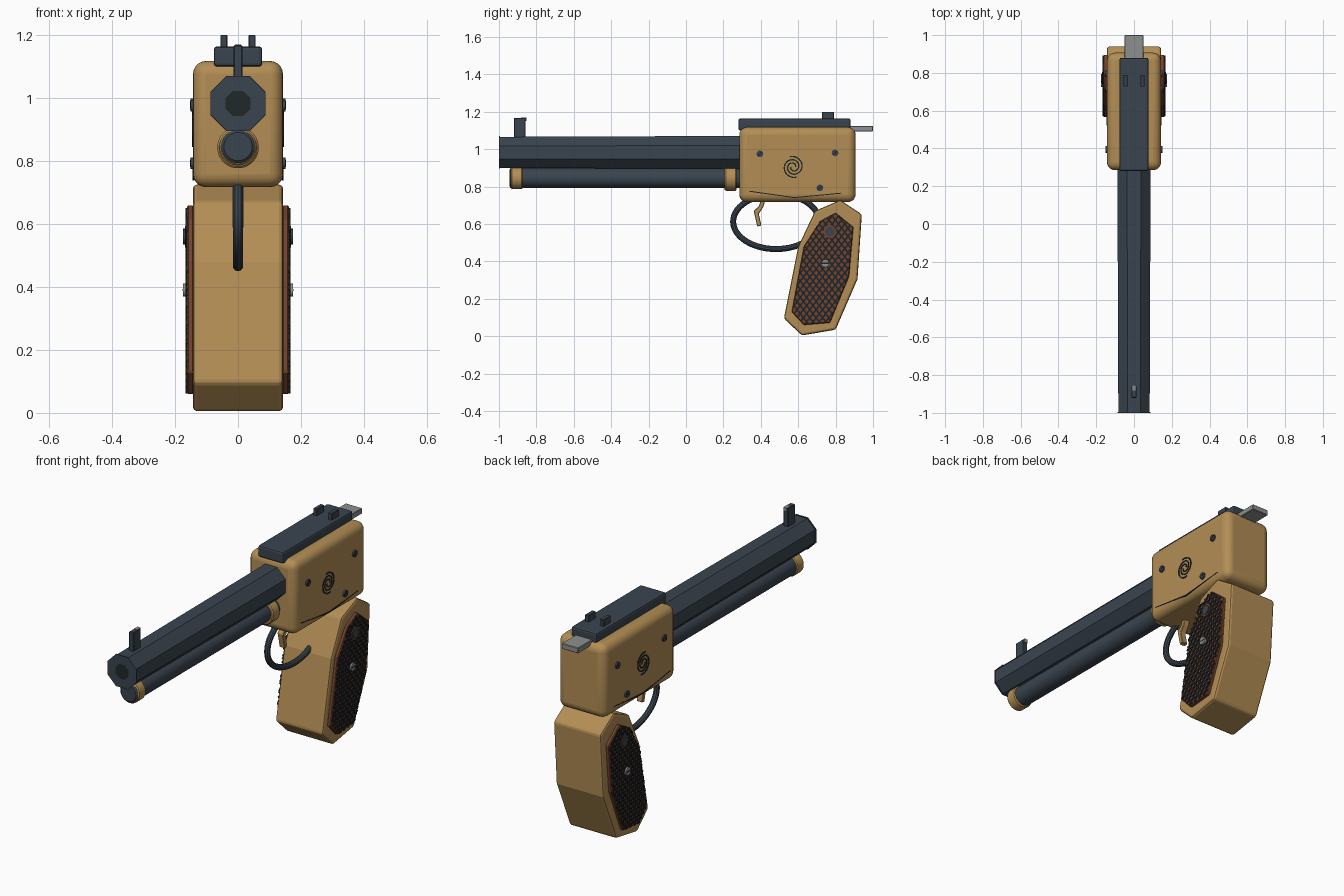
import bpy
import bmesh
from math import pi, cos, sin, radians
from mathutils import Vector, Matrix

if "Cube" in bpy.data.objects:
    bpy.data.objects.remove(bpy.data.objects["Cube"], do_unlink=True)


def material(name, rgb):
    m = bpy.data.materials.new(name)
    m.use_nodes = True
    m.diffuse_color = (*rgb, 1)
    m.node_tree.nodes["Principled BSDF"].inputs["Base Color"].default_value = (*rgb, 1)
    return m


BRASS = material("brass", (0.45, 0.27, 0.09))
STEEL = material("blued steel", (0.042, 0.058, 0.078))
SILVER = material("bright steel", (0.27, 0.28, 0.28))
WOOD = material("walnut", (0.17, 0.055, 0.025))
DARK = material("dark engraving", (0.012, 0.018, 0.022))
BORE = material("bore black", (0.014, 0.022, 0.02))


def finish(name, bm, mat, bevel=0, segments=1, smooth=False):
    bmesh.ops.recalc_face_normals(bm, faces=bm.faces)
    mesh = bpy.data.meshes.new(name)
    bm.to_mesh(mesh)
    bm.free()
    mesh.materials.append(mat)
    ob = bpy.data.objects.new(name, mesh)
    bpy.context.collection.objects.link(ob)
    if bevel:
        mod = ob.modifiers.new("bevel", "BEVEL")
        mod.width, mod.segments = bevel, segments
    if smooth:
        bpy.ops.object.select_all(action="DESELECT")
        ob.select_set(True)
        bpy.context.view_layer.objects.active = ob
        bpy.ops.object.shade_smooth_by_angle(angle=radians(35))
    return ob


def box(name, x, y, z, mat, **kw):
    # x, y, z are (low, high) pairs
    bm = bmesh.new()
    size = [b - a for a, b in (x, y, z)]
    mid = [(a + b) / 2 for a, b in (x, y, z)]
    bmesh.ops.create_cube(bm, size=1, matrix=Matrix.Translation(mid) @ Matrix.Diagonal((*size, 1)))
    return finish(name, bm, mat, **kw)


def prism(name, outline, x0, x1, mat, **kw):
    # side outline of (y, z) points, extruded across x
    bm = bmesh.new()
    face = bm.faces.new([bm.verts.new((x0, y, z)) for y, z in outline])
    new = bmesh.ops.extrude_face_region(bm, geom=[face])["geom"]
    bmesh.ops.translate(bm, vec=(x1 - x0, 0, 0), verts=[v for v in new if isinstance(v, bmesh.types.BMVert)])
    return finish(name, bm, mat, **kw)


def lathe(name, rings, z, sides, mat, smooth=True):
    # (radius, y) rings around a lengthwise axis at height z
    bm = bmesh.new()
    loops = []
    for r, y in rings:
        turn = [2 * pi * (i + 0.5) / sides for i in range(sides)]
        loops.append([bm.verts.new((r * cos(t), y, z + r * sin(t))) for t in turn])
    for a, b in zip(loops, loops[1:]):
        for i in range(sides):
            j = (i + 1) % sides
            bm.faces.new((a[i], a[j], b[j], b[i]))
    bm.faces.new(loops[0])
    bm.faces.new(loops[-1])
    return finish(name, bm, mat, smooth=smooth)


def disc(name, y, z, r, x0, x1, mat):
    bm = bmesh.new()
    bmesh.ops.create_cone(bm, cap_ends=True, segments=20, radius1=r, radius2=r, depth=abs(x1 - x0),
                          matrix=Matrix.Translation(((x0 + x1) / 2, y, z)) @ Matrix.Rotation(pi / 2, 4, "Y"))
    return finish(name, bm, mat, smooth=True)


def strips(name, segments, x, width, depth, mat):
    # flat bars between pairs of (y, z) points
    bm = bmesh.new()
    for a, b in segments:
        d = Vector((0, b[0] - a[0], b[1] - a[1]))
        d_len = d.length
        d.normalize()
        side = Vector((1, 0, 0)).cross(d)
        m = Matrix(((1, 0, 0), d, side)).transposed().to_4x4()
        m.translation = (x, (a[0] + b[0]) / 2, (a[1] + b[1]) / 2)
        bmesh.ops.create_cube(bm, size=1, matrix=m @ Matrix.Diagonal((depth, d_len, width, 1)))
    return finish(name, bm, mat)


def clip(point, direction, outline):
    # part of a line that lies inside a convex outline
    hits = []
    for p, q in zip(outline, outline[1:] + outline[:1]):
        e = (q[0] - p[0], q[1] - p[1])
        den = direction[0] * e[1] - direction[1] * e[0]
        if abs(den) < 1e-9:
            continue
        w = (p[0] - point[0], p[1] - point[1])
        t = (w[0] * e[1] - w[1] * e[0]) / den
        u = (w[0] * direction[1] - w[1] * direction[0]) / den
        if 0 <= u <= 1:
            hits.append(t)
    if len(hits) < 2 or max(hits) - min(hits) < 0.01:
        return None
    return [(point[0] + t * direction[0], point[1] + t * direction[1]) for t in (min(hits), max(hits))]


# Receiver, top strap, rear sight and hammer
box("receiver", (-0.143, 0.143), (0.285, 0.907), (0.717, 1.118), BRASS, bevel=0.042, segments=5, smooth=True)
box("top_strap", (-0.077, 0.077), (0.28, 0.88), (1.1, 1.164), STEEL, bevel=0.01, segments=2)
box("hammer_spur", (-0.05, 0.05), (0.84, 1.0), (1.095, 1.125), SILVER, bevel=0.003)
for s, side in ((1, "left"), (-1, "right")):
    box("rear_sight_" + side, (s * 0.045 - 0.011, s * 0.045 + 0.011), (0.727, 0.79), (1.15, 1.2), STEEL, bevel=0.002)

# Octagonal barrel with an open bore
k = cos(pi / 8)
lathe("barrel", [(0.083 / k, -0.998), (0.088 / k, 0.32)], 0.983, 8, STEEL, smooth=False)
lathe("muzzle_crown", [(0.043, -0.99), (0.043, -1.0), (0.087 / k, -1.0), (0.087 / k, -0.994)], 0.983, 8, STEEL, smooth=False)
lathe("bore", [(0.043, -1.0), (0.043, -0.996)], 0.983, 8, BORE, smooth=False)
box("front_sight", (-0.014, 0.014), (-0.92, -0.858), (1.055, 1.168), STEEL, bevel=0.003)
box("front_sight_bead", (-0.01, 0.01), (-0.882, -0.852), (1.15, 1.17), SILVER)

# Lower tube and its bands
lathe("lower_tube", [(0.045, -0.944), (0.053, -0.937), (0.053, 0.32)], 0.846, 32, STEEL)
lathe("front_band", [(0.054, -0.936), (0.059, -0.93), (0.059, -0.88), (0.054, -0.875)], 0.845, 32, BRASS)
lathe("rear_band", [(0.06, 0.207), (0.066, 0.213), (0.066, 0.264), (0.06, 0.27)], 0.843, 32, BRASS)

# Trigger guard: an oval loop running into the frame and grip
bm = bmesh.new()
N, M, R = 56, 10, 0.016
rings = []
for i in range(N):
    t = 2 * pi * i / N
    centre = Vector((0, 0.482 + 0.23 * cos(t), 0.613 + 0.147 * sin(t)))
    out = Vector((0, cos(t) / 0.23, sin(t) / 0.147)).normalized()
    rings.append([bm.verts.new(centre + R * (out * cos(a) + Vector((sin(a), 0, 0))))
                  for a in (2 * pi * j / M for j in range(M))])
for i in range(N):
    a, b = rings[i], rings[(i + 1) % N]
    for j in range(M):
        n = (j + 1) % M
        bm.faces.new((a[j], a[n], b[n], b[j]))
finish("trigger_guard", bm, STEEL, smooth=True)

trigger = [(0.40, 0.73), (0.425, 0.73), (0.413, 0.69), (0.389, 0.655), (0.403, 0.592), (0.381, 0.586), (0.362, 0.67), (0.39, 0.695)]
prism("trigger", trigger, -0.017, 0.017, BRASS, bevel=0.003)

# Grip block
grip = [(0.825, 0.728), (0.94, 0.652), (0.917, 0.305), (0.8, 0.035), (0.62, 0.004), (0.523, 0.095), (0.6, 0.48), (0.69, 0.67)]
prism("grip", grip, -0.143, 0.143, BRASS, bevel=0.012, segments=2)

# Grip panels with a chequered lattice, screws and engraving on both sides
panel = [(0.8, 0.66), (0.895, 0.583), (0.872, 0.32), (0.77, 0.072), (0.63, 0.06), (0.565, 0.13), (0.63, 0.48), (0.717, 0.615)]
inner = [(0.73 + (y - 0.73) * 0.97, 0.36 + (z - 0.36) * 0.985) for y, z in panel]
lattice = []
for slope in (1, -1):
    for i in range(-20, 21):
        seg = clip((0.73 + i * 0.034, 0.36), (cos(radians(52)), slope * sin(radians(52))), inner)
        if seg:
            lattice.append(seg)

spiral = []
for arm in (0, pi):
    pts = []
    for i in range(31):
        t = i / 30
        a = arm + t * 2.6 * pi
        r = 0.012 + 0.046 * t
        pts.append((0.573 + r * cos(a), 0.905 + r * sin(a)))
    spiral += list(zip(pts, pts[1:]))
border = [((0.34, 0.775), (0.58, 0.741)), ((0.58, 0.741), (0.83, 0.765))]

for s, side in ((1, "left"), (-1, "right")):
    prism("grip_panel_" + side, panel, s * 0.14, s * 0.162, WOOD, bevel=0.004)
    strips("grip_lattice_" + side, lattice, s * 0.1635, 0.009, 0.006, DARK)
    disc("medallion_rim_" + side, 0.77, 0.56, 0.034, s * 0.16, s * 0.169, WOOD)
    disc("medallion_" + side, 0.77, 0.56, 0.025, s * 0.16, s * 0.174, STEEL)
    disc("grip_screw_" + side, 0.745, 0.39, 0.021, s * 0.16, s * 0.175, SILVER)
    strips("grip_screw_slot_" + side, [((0.726, 0.39), (0.764, 0.39))], s * 0.175, 0.006, 0.002, DARK)
    for i, (y, z) in enumerate(((0.395, 0.975), (0.797, 0.98), (0.716, 0.793))):
        disc(f"frame_screw_{i + 1}_{side}", y, z, 0.018, s * 0.138, s * 0.151, STEEL)
        strips(f"frame_screw_slot_{i + 1}_{side}", [((y - 0.012, z - 0.01), (y + 0.012, z + 0.01))],
               s * 0.151, 0.005, 0.002, DARK)
    strips("spiral_engraving_" + side, spiral, s * 0.143, 0.007, 0.006, DARK)
    strips("border_engraving_" + side, border, s * 0.141, 0.005, 0.006, DARK)
